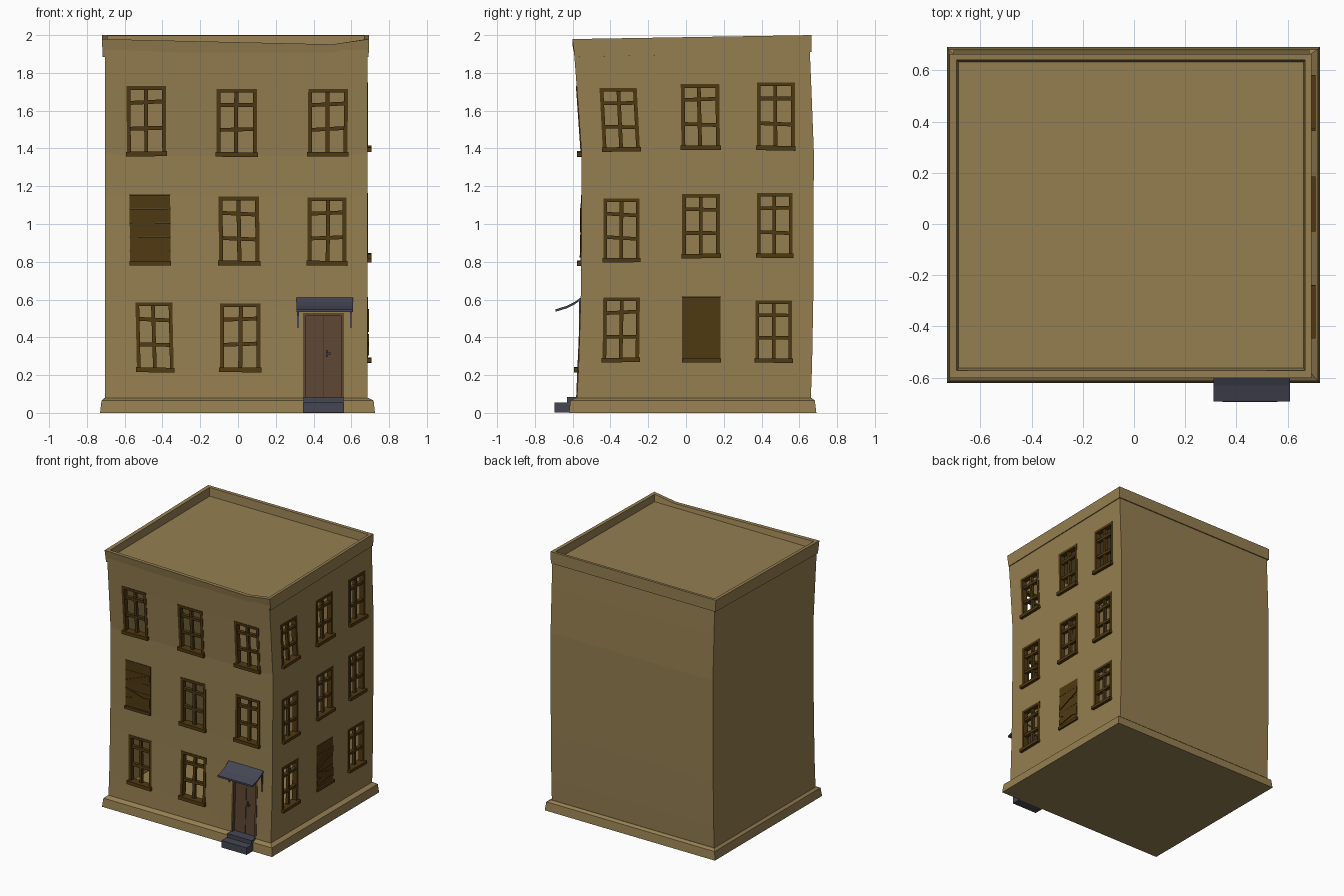
import bpy, bmesh, random

if "Cube" in bpy.data.objects:
    bpy.data.objects.remove(bpy.data.objects["Cube"])
random.seed(4)

def material(name, rgb):
    m = bpy.data.materials.new(name)
    m.diffuse_color = (*rgb, 1)
    m.use_nodes = True
    m.node_tree.nodes["Principled BSDF"].inputs["Base Color"].default_value = m.diffuse_color
    return m

WALL = material("tan_plaster", (0.30, 0.212, 0.082))
WOOD = material("dark_wood", (0.078, 0.041, 0.006))
DOOR = material("door_brown", (0.108, 0.060, 0.033))
SLATE = material("slate", (0.058, 0.061, 0.088))

def finish(name, bm, mat, recalc=True):
    if recalc:
        bmesh.ops.recalc_face_normals(bm, faces=bm.faces)
    me = bpy.data.meshes.new(name)
    bm.to_mesh(me)
    bm.free()
    me.materials.append(mat)
    ob = bpy.data.objects.new(name, me)
    bpy.context.collection.objects.link(ob)
    return ob

def loft(bm, loops, cap_start=True, cap_end=True):
    rows = [[bm.verts.new(p) for p in loop] for loop in loops]
    n = len(rows[0])
    for a, b in zip(rows, rows[1:]):
        for i in range(n):
            bm.faces.new((a[i], a[(i + 1) % n], b[(i + 1) % n], b[i]))
    if cap_start:
        bm.faces.new(rows[0][::-1])
    if cap_end:
        bm.faces.new(rows[-1])

def rect(x0, x1, y0, y1, z):
    return [(x0, y0, z), (x1, y0, z), (x1, y1, z), (x0, y1, z)]

# Sagging wall lines: y of the front and back walls by height
XL, XR = -0.704, 0.685
FRONT = [(0, -0.582), (0.4, -0.56), (0.95, -0.553), (1.4, -0.553), (2, -0.60)]
BACK = [(0, 0.658), (0.4, 0.673), (1.4, 0.677), (2, 0.652)]

def at(table, z):
    for (z0, y0), (z1, y1) in zip(table, table[1:]):
        if z <= z1:
            return y0 + (y1 - y0) * (z - z0) / (z1 - z0)
    return table[-1][1]

# A wall point from sideways position, height and inward depth
def front_pt(s, z, d=0):
    return (s, at(FRONT, z) + d, z)

def right_pt(s, z, d=0):
    return (XR - d, s, z)

# Openings, bottom row first: left, right, bottom, top, lean of the top
FRONT_WIN = [
    [(-0.535, -0.34, 0.22, 0.585, -0.008), (-0.095, 0.12, 0.22, 0.58, 0), (0.345, 0.56, 0.07, 0.53, 0)],
    [(-0.572, -0.357, 0.785, 1.155, -0.002), (-0.10, 0.115, 0.785, 1.145, -0.004), (0.367, 0.575, 0.785, 1.14, 0)],
    [(-0.588, -0.38, 1.36, 1.73, -0.002), (-0.113, 0.10, 1.36, 1.715, 0), (0.37, 0.58, 1.36, 1.715, 0.002)]]
RIGHT_WIN = [
    [(-0.442, -0.248, 0.27, 0.61, 0.004), (-0.02, 0.182, 0.27, 0.615, 0), (0.367, 0.562, 0.27, 0.595, 0)],
    [(-0.438, -0.246, 0.80, 1.135, 0), (-0.02, 0.18, 0.82, 1.16, 0), (0.375, 0.565, 0.825, 1.165, 0)],
    [(-0.44, -0.243, 1.385, 1.72, -0.018), (-0.024, 0.18, 1.395, 1.74, -0.004), (0.375, 0.576, 1.395, 1.75, 0)]]
EDGE_Z = [0.05, 0.25, 0.6, 0.81, 1.15, 1.38, 1.72, 1.92]

def corner(w, a, b):
    return (w[a] + b * w[4], w[2 + b])

# Walls: the grid lines follow the opening corners, opening cells stay empty
def wall_with_openings(bm, pt, wins, s0, s1):
    g = []
    for j, ze in enumerate(EDGE_Z):
        row = [(s0(ze), ze)]
        for c in range(3):
            for a in (0, 1):
                r = min(max((j - 1) // 2, 0), 2)
                s, z = corner(wins[r][c], a, (j - 1) % 2 if 0 < j < 7 else int(j == 7))
                row.append((s, z if 0 < j < 7 else ze))
        row.append((s1(ze), ze))
        g.append([bm.verts.new(pt(*p)) for p in row])
    for j in range(7):
        for i in range(7):
            if not (i % 2 and j % 2):
                bm.faces.new((g[j][i], g[j][i + 1], g[j + 1][i + 1], g[j + 1][i]))

bm = bmesh.new()
wall_with_openings(bm, front_pt, FRONT_WIN, lambda z: XL, lambda z: XR)
wall_with_openings(bm, right_pt, RIGHT_WIN, lambda z: at(FRONT, z), lambda z: at(BACK, z))
for z0, z1 in zip(EDGE_Z, EDGE_Z[1:]):
    path = [(XR, BACK), (XL, BACK), (XL, FRONT)]
    for (xa, ta), (xb, tb) in zip(path, path[1:]):
        bm.faces.new([bm.verts.new(p) for p in (
            (xa, at(ta, z0), z0), (xb, at(tb, z0), z0), (xb, at(tb, z1), z1), (xa, at(ta, z1), z1))])
bmesh.ops.remove_doubles(bm, verts=bm.verts, dist=0.0005)
finish("walls", bm, WALL, recalc=False)

# Plinth
bm = bmesh.new()
loft(bm, [rect(-0.73, 0.725, -0.62, 0.69, 0), rect(-0.723, 0.718, -0.612, 0.682, 0.065),
          rect(-0.706, 0.69, -0.582, 0.664, 0.08)])
finish("plinth", bm, WALL)

# Cornice, parapet and flat roof, with a dip near the front right corner
def ring(x0, x1, y0, y1, zf, dip, zb):
    return [(x0, y0, zf), (0.5, y0, zf - dip), (x1, y0, zf), (x1, y1, zb), (x0, y1, zb)]

bm = bmesh.new()
loft(bm, [ring(-0.70, 0.68, -0.585, 0.65, 1.885, 0, 1.91),
          ring(-0.717, 0.692, -0.588, 0.664, 1.885, 0, 1.91),
          ring(-0.720, 0.693, -0.602, 0.664, 1.979, 0.028, 2.0),
          ring(-0.692, 0.668, -0.572, 0.640, 1.977, 0.026, 1.998),
          ring(-0.685, 0.662, -0.563, 0.633, 1.925, 0, 1.935)], cap_start=False)
finish("parapet_and_roof", bm, WALL, recalc=False)

# A bar inside an opening: four (u, v) corners and a depth range
def bar(bm, pt, w, uv, d0, d1):
    def P(u, v, d):
        s = w[0] + (w[1] - w[0]) * u + w[4] * v
        return pt(s, w[2] + (w[3] - w[2]) * v, d)
    loft(bm, [[P(u, v, d) for u, v in uv] for d in (d1, d0)])

def box_uv(u0, u1, v0, v1, tilt=0):
    return [(u0, v0), (u1, v0 + tilt), (u1, v1 + tilt), (u0, v1)]

def window(name, pt, w):
    bm = bmesh.new()
    j = lambda a: random.uniform(-a, a)
    for u0, u1 in ((0, 0.1), (0.9, 1)):
        bar(bm, pt, w, box_uv(u0, u1, 0, 1), -0.004, 0.035)
    bar(bm, pt, w, box_uv(0.1, 0.9, 0.945, 1), -0.004, 0.035)
    m = 0.5 + j(0.02)
    k = j(0.02)
    bar(bm, pt, w, [(m - .05, .05), (m + .05, .05), (m + .05 + k, .95), (m - .05 + k, .95)], 0.006, 0.028)
    for v in (0.39, 0.76):
        bar(bm, pt, w, box_uv(0.1, 0.9, v - 0.028, v + 0.028, j(0.03)), 0.003, 0.03)
    bar(bm, pt, w, box_uv(-0.025, 1.025, -0.01, 0.06, j(0.012)), -0.023, 0.04)
    finish(name, bm, WOOD)

def boarded_window(name, pt, w):
    bm = bmesh.new()
    for i in range(5):
        bar(bm, pt, w, box_uv(0, 1, i * 0.2, i * 0.2 + 0.196), -0.002, 0.025)
    for v, t in ((0.10, 0.10), (0.30, -0.17), (0.46, 0.22)):
        bar(bm, pt, w, box_uv(0.02, 0.98, v, v + 0.13, t), -0.008, 0)
    bar(bm, pt, w, box_uv(-0.01, 1.01, -0.01, 0.05), -0.015, 0.03)
    finish(name, bm, WOOD)

for side, pt, wins, boarded in (("front", front_pt, FRONT_WIN, (1, 0)), ("right", right_pt, RIGHT_WIN, (0, 1))):
    for r in range(3):
        for c in range(3):
            if (side, r, c) == ("front", 0, 2):
                continue
            make = boarded_window if (r, c) == boarded else window
            make(f"{side}_window_{r}_{c}", pt, wins[r][c])

# Door with its frame, two leaves, planks and handles
DW = FRONT_WIN[0][2]
bm = bmesh.new()
for uv in (box_uv(0, 0.07, 0, 1), box_uv(0.93, 1, 0, 1), box_uv(0.07, 0.93, 0.965, 1)):
    bar(bm, front_pt, DW, uv, -0.004, 0.04)
for u0, u1 in ((0.07, 0.49), (0.51, 0.93)):
    bar(bm, front_pt, DW, box_uv(u0, u1, 0, 0.965), 0.02, 0.035)
finish("door", bm, DOOR)
bm = bmesh.new()
bar(bm, front_pt, DW, box_uv(0.49, 0.51, 0, 0.965), 0.024, 0.034)
finish("door_gap", bm, WOOD)
bm = bmesh.new()
bar(bm, front_pt, DW, box_uv(0.56, 0.60, 0.49, 0.57), 0.008, 0.02)
bar(bm, front_pt, DW, box_uv(0.56, 0.68, 0.52, 0.54), 0.0, 0.008)
finish("door_handle", bm, SLATE)

# Front steps
bm = bmesh.new()
loft(bm, [rect(0.345, 0.56, -0.695, -0.58, z) for z in (0.001, 0.055)])
loft(bm, [rect(0.347, 0.558, -0.63, -0.55, z) for z in (0.05, 0.085)])
finish("steps", bm, SLATE)

# Curved canopy over the door, with wall brackets
bm = bmesh.new()
profile = [(-0.555, 0.613), (-0.59, 0.587), (-0.63, 0.567), (-0.692, 0.548)]
section = profile + [(y, z - 0.013) for y, z in profile[::-1]]
loft(bm, [[(x, y, z) for y, z in section] for x in (0.31, 0.608)])
for x in (0.312, 0.592):
    loft(bm, [rect(x, x + 0.012, -0.567, -0.55, z) for z in (0.45, 0.60)])
finish("canopy", bm, SLATE)
